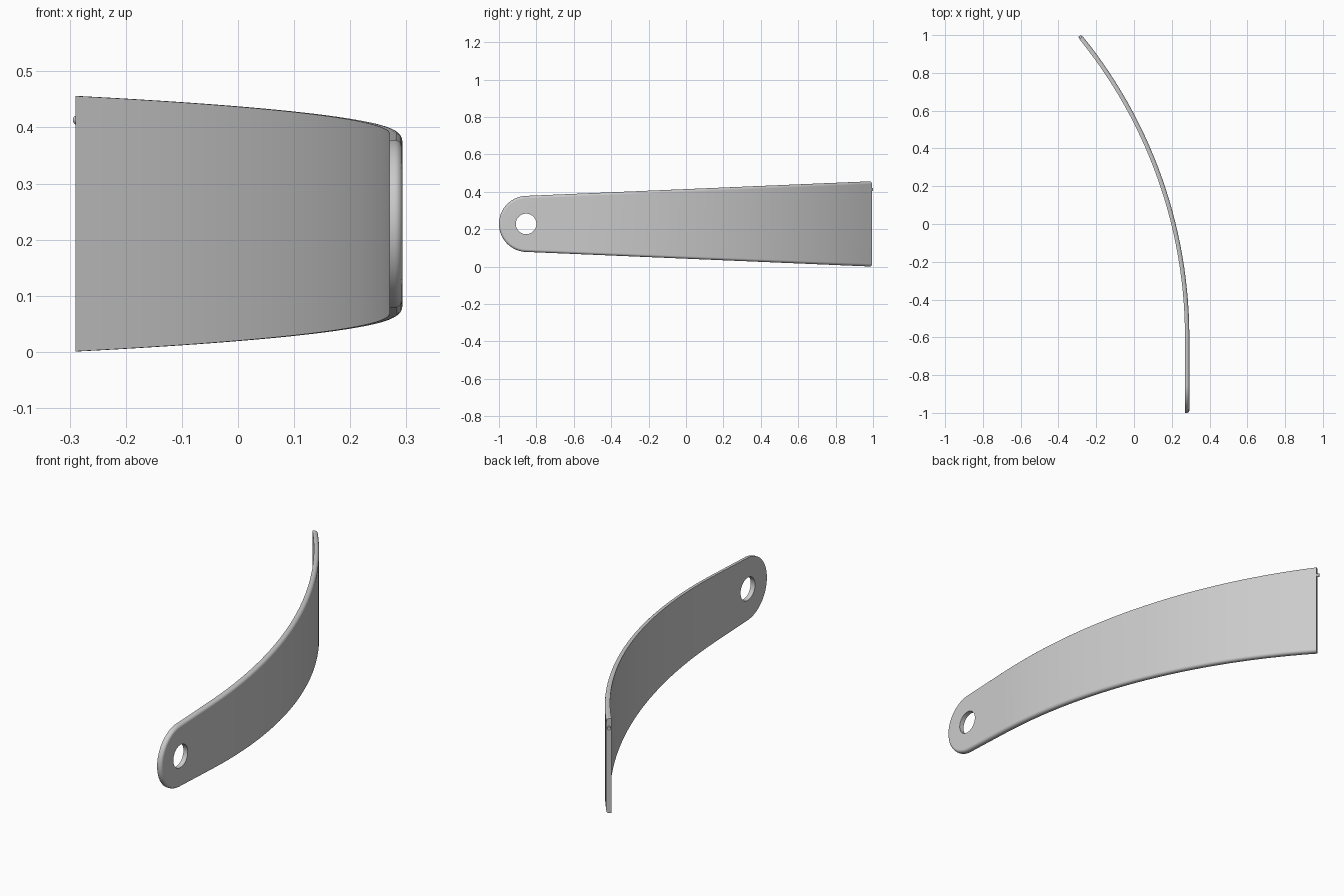
import bpy, bmesh
from math import sin, cos, pi
from mathutils import Vector, Matrix

cube = bpy.data.objects.get("Cube")
if cube:
    bpy.data.objects.remove(cube)

mat = bpy.data.materials.new("plain grey")
mat.use_nodes = True
grey = (0.6, 0.6, 0.6, 1)
mat.diffuse_color = grey
mat.node_tree.nodes["Principled BSDF"].inputs["Base Color"].default_value = grey

MID_Z = 0.2285
FACE_X = 0.2815      # middle of the thickness on the straight part
HALF_T = 0.0115
FILLET = 0.014
BEND_Y = -0.6        # where the bend starts
RADIUS = 2.52
SWEEP = 0.681
TIP_R = 0.15
TIP_Y = -0.85
END_HALF = 0.2275
ARC_LEN = RADIUS * SWEEP


def bend(s, depth, z):
    """Map length, depth and height onto the straight-then-curved path."""
    if s <= BEND_Y:
        return Vector((FACE_X + depth, s, MID_Z + z))
    a = (s - BEND_Y) / RADIUS
    return Vector((FACE_X - RADIUS + (RADIUS + depth) * cos(a),
                   BEND_Y + (RADIUS + depth) * sin(a), MID_Z + z))


def path_y(s):
    return bend(s, 0, 0).y if s <= BEND_Y else BEND_Y + RADIUS * sin((s - BEND_Y) / RADIUS)


def make_object(name, bm):
    bmesh.ops.recalc_face_normals(bm, faces=bm.faces)
    mesh = bpy.data.meshes.new(name)
    bm.to_mesh(mesh)
    bm.free()
    mesh.materials.append(mat)
    obj = bpy.data.objects.new(name, mesh)
    bpy.context.collection.objects.link(obj)
    return obj


def cylinder(name, radius, depth, direction, centre, sides):
    bm = bmesh.new()
    turn = Vector(direction).to_track_quat('Z', 'Y').to_matrix().to_4x4()
    bmesh.ops.create_cone(bm, cap_ends=True, segments=sides, radius1=radius,
                          radius2=radius, depth=depth,
                          matrix=Matrix.Translation(centre) @ turn)
    return make_object(name, bm)


# Stations along the strap: length, half height, outline normal
stations = []
for i in range(17):
    t = i / 16 * pi / 2
    stations.append((TIP_Y - TIP_R * cos(t), TIP_R * sin(t), -cos(t), sin(t)))
y_end = path_y(BEND_Y + ARC_LEN)
for s in [BEND_Y] + [BEND_Y + ARC_LEN * (i + 1) / 28 for i in range(28)]:
    f = (path_y(s) - TIP_Y) / (y_end - TIP_Y)
    stations.append((s, TIP_R + (END_HALF - TIP_R) * f, 0, 1))

# Section: square inner edge, rounded outer edge
section = [(0, -HALF_T)]
for i in range(6):
    t = i / 5 * pi / 2
    section.append((FILLET * (1 - cos(t)), HALF_T - FILLET + FILLET * sin(t)))

# Curved strap
bm = bmesh.new()
rings = []
for s, half, ny, nz in stations:
    top = [bm.verts.new(bend(s - ny * o, d, half - nz * o)) for o, d in section]
    low = [bm.verts.new(bend(s - ny * o, d, -half + nz * o)) for o, d in section]
    rings.append(top + low[::-1])
for a, b in zip(rings, rings[1:]):
    for k in range(len(a)):
        n = (k + 1) % len(a)
        bm.faces.new((a[k], a[n], b[n], b[k]))
bm.faces.new(rings[-1])
bmesh.ops.remove_doubles(bm, verts=bm.verts, dist=0.00005)
strap = make_object("curved_strap", bm)

# Round hole through the tip
cutter = cylinder("hole_cutter", 0.055, 0.2, (1, 0, 0), (FACE_X, -0.855, MID_Z), 40)
cutter.hide_render = True
bpy.context.view_layer.objects.active = strap
hole = strap.modifiers.new("hole", 'BOOLEAN')
hole.operation = 'DIFFERENCE'
hole.solver = 'EXACT'
hole.object = cutter
bpy.ops.object.modifier_apply(modifier=hole.name)
bpy.data.objects.remove(cutter)

# Small pin on the square end
along = Vector((-sin(SWEEP), cos(SWEEP), 0))
end = bend(BEND_Y + ARC_LEN, 0, 0.413 - MID_Z)
pin = cylinder("end_pin", 0.008, 0.024, along, end, 16)

# Smooth shading with sharp edges and clean flat faces
for obj in (strap, pin):
    bpy.ops.object.select_all(action='DESELECT')
    obj.select_set(True)
    bpy.context.view_layer.objects.active = obj
    bpy.ops.object.shade_smooth_by_angle(angle=0.6)
    weighted = obj.modifiers.new("weighted_normals", 'WEIGHTED_NORMAL')
    weighted.keep_sharp = True
